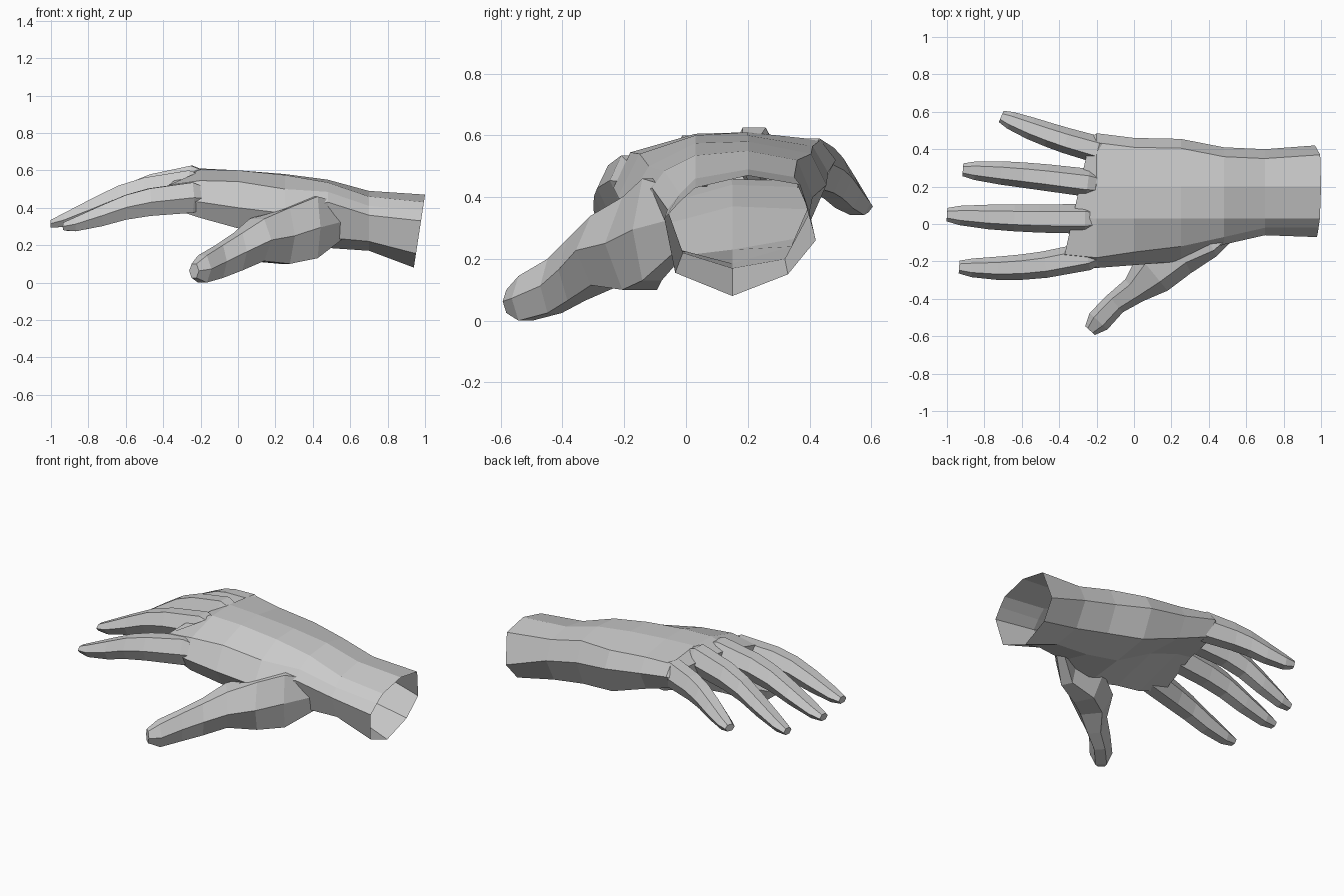
import bpy, bmesh
from mathutils import Vector

if "Cube" in bpy.data.objects:
    bpy.data.objects.remove(bpy.data.objects["Cube"])

skin = bpy.data.materials.new("light_grey")
skin.diffuse_color = (0.6, 0.6, 0.6, 1)
skin.use_nodes = True
skin.node_tree.nodes["Principled BSDF"].inputs["Base Color"].default_value = skin.diffuse_color


def loft(name, rings):
    """Closed flat-shaded solid through equal point rings."""
    bm = bmesh.new()
    loops = [[bm.verts.new(p) for p in ring] for ring in rings]
    n = len(loops[0])
    for a, b in zip(loops, loops[1:]):
        for i in range(n):
            j = (i + 1) % n
            bm.faces.new((a[i], a[j], b[j], b[i]))
    bm.faces.new(loops[0])
    bm.faces.new(loops[-1])
    bmesh.ops.recalc_face_normals(bm, faces=bm.faces)
    me = bpy.data.meshes.new(name)
    bm.to_mesh(me)
    bm.free()
    me.materials.append(skin)
    ob = bpy.data.objects.new(name, me)
    bpy.context.collection.objects.link(ob)
    return ob


def digit(name, stations):
    """Six-sided tube; each station is x, y, half width, top z, bottom z."""
    rings = []
    for i, (x, y, w, zt, zb) in enumerate(stations):
        p = stations[max(i - 1, 0)]
        q = stations[min(i + 1, len(stations) - 1)]
        d = Vector((q[0] - p[0], q[1] - p[1])).normalized()
        zm = (zt + zb) / 2
        rings.append([(x - d.y * w * s, y + d.x * w * s, z) for s, z in
                      ((-1, zm), (-.5, zt), (.5, zt), (1, zm), (.5, zb), (-.5, zb))])
    return loft(name, rings)


def finger(name, x0, x1, y0, ym, y1, z0, z1, w):
    """Finger curving sideways from y0 to y1 and drooping from z0 to z1."""
    along = (0, .18, .45, .6, .75, .92, 1)
    droop = (0, 0, .15, .31, .56, .86, 1)
    stations = []
    for t, k in zip(along, droop):
        y = y0 * (1 - t) ** 2 + 2 * ym * t * (1 - t) + y1 * t * t
        width = w * (1 - .3 * t * t - .25 * t ** 12)
        thick = .165 - .09 * t * t - .035 * t ** 12
        top = z0 + (z1 - z0) * k
        if t == 0:  # root buried in the palm
            width, thick, top = w * .5, .06, top - .06
        stations.append((x0 + (x1 - x0) * t, y, width, top, top - thick))
    return digit(name, stations)


def section(fy, fz, ty, tz, z1, z2, z3, by, bz, uy, uz, um, vy, vz):
    """Palm outline: thumb edge, back of hand, outer edge, underside."""
    return [(fy, fz), (ty, tz), (.03, z1), (.2, z2), (by - .05, z3),
            (by, bz), (uy, uz), (.15, um), (vy, vz)]


# Wrist and palm sections
wrist = section(-.07, .33, -.02, .385, .43, .47, .44, .42, .26, .33, .15, .08, -.035, .155)
forearm = section(-.06, .36, -.02, .41, .46, .49, .465, .40, .35, .32, .2, .17, -.01, .22)
heel = section(-.11, .43, -.07, .485, .535, .55, .52, .41, .4, .34, .24, .185, -.06, .24)
ball = section(-.2, .37, -.12, .5, .575, .58, .54, .455, .44, .38, .27, .23, -.1, .2)
middle = section(-.22, .4, -.15, .54, .6, .6, .565, .46, .48, .4, .36, .37, -.15, .29)
knuckle = section(-.235, .43, -.18, .545, .605, .61, .585, .485, .52, .43, .43, .44, -.19, .345)
web = [(.1 + (y - .1) * .94, .485 + (z - .485) * .6) for y, z in knuckle]

rings = [[(.94 + (z - .08) * .154, y, z) for y, z in wrist]]  # slanted wrist end
for x, outline in ((.7, forearm), (.48, heel), (.25, ball), (0, middle), (-.2, knuckle)):
    rings.append([(x, y, z) for y, z in outline])
rings.append([(-.335 + .22 * y, y, z) for y, z in web])  # slanted line of finger webs
hand = loft("hand", rings)

# Fingers and thumb
digits = [
    finger("index_finger", -.1, -.935, -.13, -.265, -.23, .535, .32, .076),
    finger("middle_finger", -.1, -1, .03, .02, .05, .6, .335, .08),
    finger("ring_finger", -.1, -.915, .2, .26, .29, .625, .315, .076),
    finger("little_finger", -.08, -.71, .37, .44, .575, .59, .39, .073),
    digit("thumb", [
        (.57, .01, .04, .42, .25), (.41, -.11, .07, .46, .13), (.25, -.15, .125, .4, .1),
        (.1, -.26, .125, .34, .115), (0, -.355, .075, .265, .065), (-.1, -.425, .062, .2, .025),
        (-.19, -.52, .065, .145, 0), (-.235, -.57, .035, .1, .025)]),
]

# Weld the digits onto the palm
bpy.context.view_layer.objects.active = hand
for d in digits:
    mod = hand.modifiers.new("join", 'BOOLEAN')
    mod.operation = 'UNION'
    mod.solver = 'EXACT'
    mod.object = d
    bpy.ops.object.modifier_apply(modifier=mod.name)
    bpy.data.objects.remove(d)

# Open the wrist end
bm = bmesh.new()
bm.from_mesh(hand.data)
cap = [f for f in bm.faces if f.calc_center_median().x > .93 and f.normal.x > .8]
bmesh.ops.delete(bm, geom=cap, context='FACES')
bm.to_mesh(hand.data)
bm.free()
